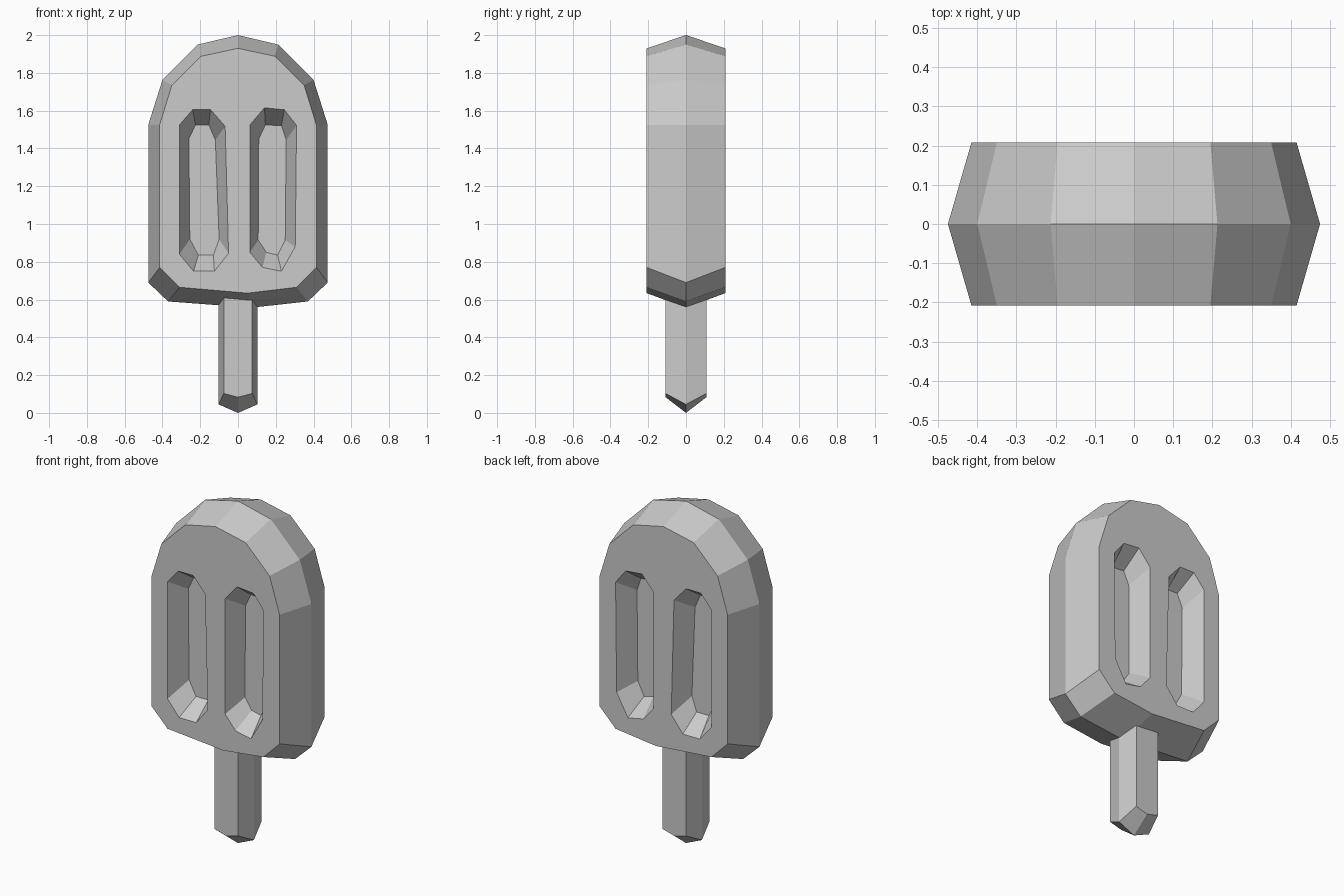
import bpy, bmesh

if "Cube" in bpy.data.objects:
    bpy.data.objects.remove(bpy.data.objects["Cube"])


def ring(bm, pts, y):
    return [bm.verts.new((x, y, z)) for x, z in pts]


def bridge(bm, a, b):
    n = len(a)
    for i in range(n):
        j = (i + 1) % n
        bm.faces.new((a[i], a[j], b[j], b[i]))


def loop_edges(bm, r):
    out = []
    for i in range(len(r)):
        pair = (r[i], r[(i + 1) % len(r)])
        out.append(bm.edges.get(pair) or bm.edges.new(pair))
    return out


def finish(bm, name):
    bmesh.ops.remove_doubles(bm, verts=bm.verts, dist=0.0005)
    bmesh.ops.recalc_face_normals(bm, faces=bm.faces)
    me = bpy.data.meshes.new(name)
    bm.to_mesh(me)
    bm.free()
    ob = bpy.data.objects.new(name, me)
    bpy.context.collection.objects.link(ob)
    return ob


def outline(half, bottom):
    # right half listed top to bottom, mirrored around to the left
    return [half[0]] + half[1:] + [bottom] + [(-x, z) for x, z in reversed(half[1:])]


# Ice body: widest ring at y = 0, smaller ring on each flat face
middle = outline([(0, 2.0), (.213, 1.95), (.40, 1.763), (.475, 1.525),
                  (.475, .69), (.37, .59)], (.07, .557))
face = outline([(0, 1.93), (.195, 1.888), (.35, 1.735), (.415, 1.525),
                (.415, .77), (.31, .665)], (.05, .634))

# Grooves: rim on the face, smaller floor inside
grooves = [
    ([(-.24, 1.605), (-.145, 1.605), (-.068, 1.517), (-.05, .845),
      (-.125, .75), (-.235, .75), (-.31, .84), (-.31, 1.525)],
     [(-.225, 1.525), (-.155, 1.525), (-.12, 1.445), (-.10, .92),
      (-.13, .835), (-.21, .835), (-.255, .92), (-.26, 1.45)]),
    ([(.14, 1.615), (.245, 1.605), (.31, 1.522), (.303, .88),
      (.23, .75), (.13, .77), (.063, .85), (.063, 1.525)],
     [(.145, 1.525), (.23, 1.52), (.255, 1.445), (.25, .915),
      (.21, .835), (.15, .85), (.107, .915), (.11, 1.45)]),
]
DEPTH = 0.12

bm = bmesh.new()
for s in (-1, 1):
    mid = ring(bm, middle, 0)
    front = ring(bm, face, s * .208)
    bridge(bm, mid, front)
    edges = loop_edges(bm, front)
    for rim_pts, floor_pts in grooves:
        rim = ring(bm, rim_pts, s * .208)
        floor = ring(bm, floor_pts, s * (.208 - DEPTH))
        bridge(bm, rim, floor)
        bm.faces.new(floor)
        edges += loop_edges(bm, rim)
    # flat face around the two grooves
    bmesh.ops.triangle_fill(bm, edges=edges, use_beauty=True, normal=(0, s, 0))
finish(bm, "ice_body")

# Stick: six-sided bar with a pointed lower end
bm = bmesh.new()
stick_mid = [(-.103, .66), (.103, .66), (.103, .045), (0, 0), (-.103, .045)]
stick_face = [(-.075, .66), (.075, .66), (.075, .103), (0, .083), (-.075, .103)]
for s in (-1, 1):
    mid = ring(bm, stick_mid, 0)
    front = ring(bm, stick_face, s * .108)
    bridge(bm, mid, front)
    bm.faces.new(front)
finish(bm, "stick")
